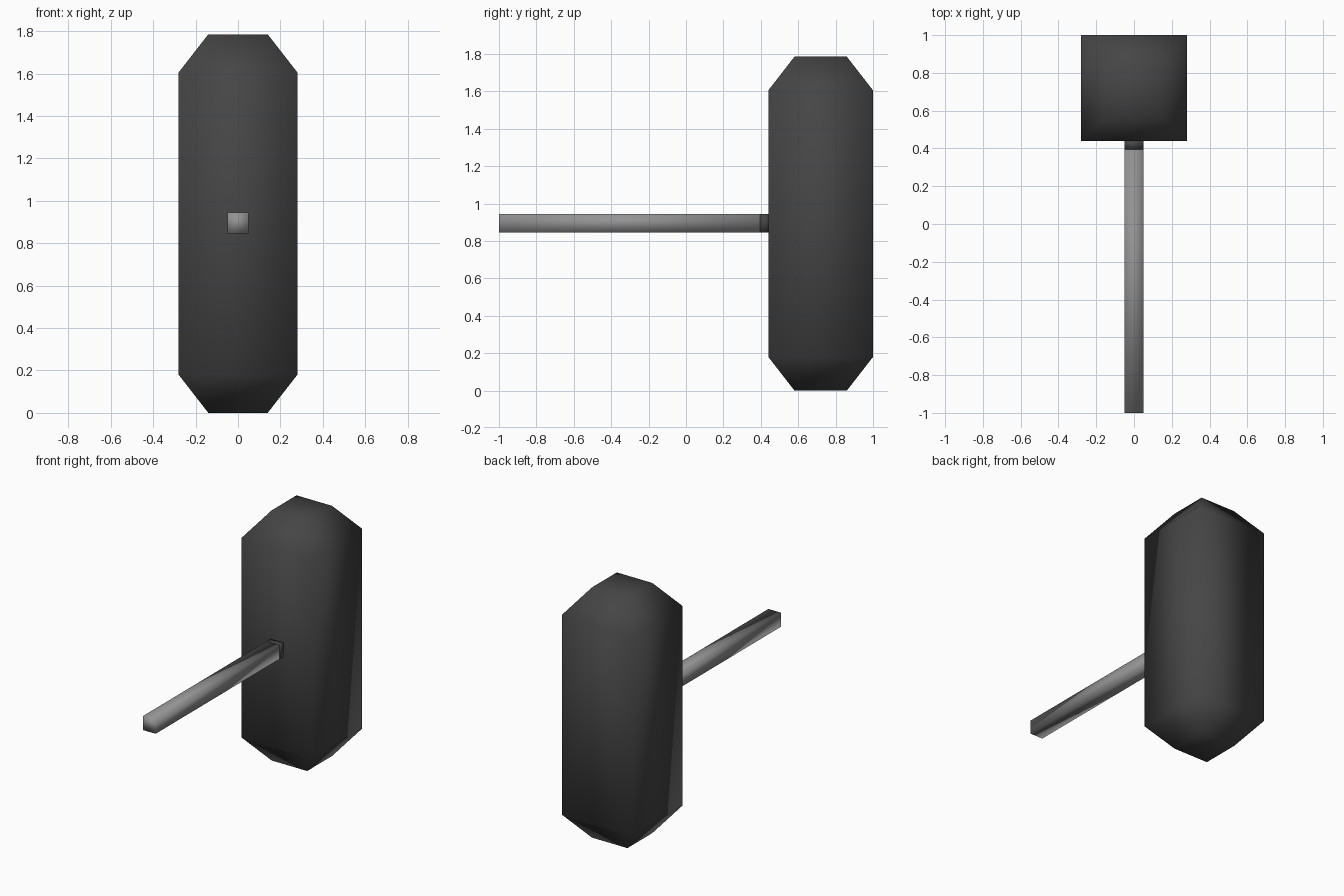
import bpy, bmesh

if "Cube" in bpy.data.objects:
    bpy.data.objects.remove(bpy.data.objects["Cube"])


def material(name, value):
    m = bpy.data.materials.new(name)
    m.diffuse_color = (value, value, value, 1)
    m.use_nodes = True
    m.node_tree.nodes["Principled BSDF"].inputs["Base Color"].default_value = m.diffuse_color
    return m


def loft(name, rings, mats, to_world, rule=lambda i: 0):
    """Skin square rings given as (position along axis, half width)."""
    bm = bmesh.new()
    loops = [[bm.verts.new(to_world(sx * h, sy * h, t))
              for sx, sy in ((-1, -1), (1, -1), (1, 1), (-1, 1))]
             for t, h in rings]
    for i, (a, b) in enumerate(zip(loops, loops[1:])):
        for k in range(4):
            n = (k + 1) % 4
            bm.faces.new((a[k], a[n], b[n], b[k])).material_index = rule(i)
    bm.faces.new(loops[0][::-1]).material_index = rule(0)
    bm.faces.new(loops[-1]).material_index = rule(len(rings) - 2)
    bmesh.ops.recalc_face_normals(bm, faces=bm.faces)
    for f in bm.faces:
        f.smooth = True
    mesh = bpy.data.meshes.new(name)
    bm.to_mesh(mesh)
    bm.free()
    for m in mats:
        mesh.materials.append(m)
    obj = bpy.data.objects.new(name, mesh)
    bpy.context.collection.objects.link(obj)
    return obj


dark = material("charcoal", 0.06)
grey = material("mid grey", 0.29)

# Upright square block with tapered ends
loft("head_block", [(0, 0.14), (0.18, 0.28), (1.605, 0.28), (1.785, 0.14)],
     [dark], lambda x, y, t: (x, 0.72 + y, t))

# Square rod running forward from the block
loft("rod", [(-1, 0.05), (0.395, 0.05)],
     [grey], lambda x, y, t: (x, t, 0.895 + y))

# Dark collar joining the rod to the block
loft("rod_collar", [(0.395, 0.05), (0.445, 0.05)],
     [dark], lambda x, y, t: (x, t, 0.895 + y))
